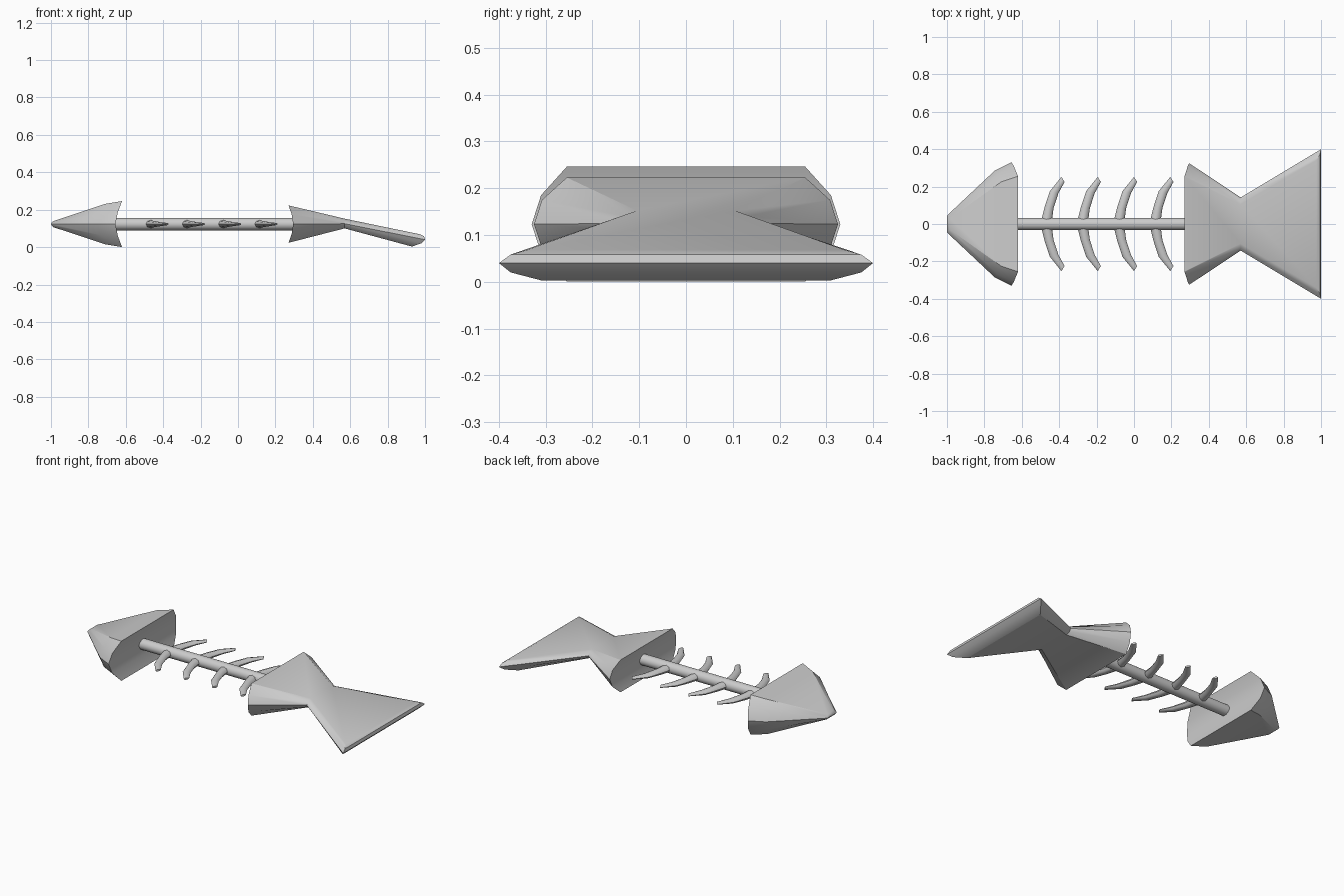
import bpy, bmesh, math

if "Cube" in bpy.data.objects:
    bpy.data.objects.remove(bpy.data.objects["Cube"])

ZC = 0.123  # height of the spine axis
STEP = 0.194  # rib spacing


def finish(bm, name, angle=30):
    bmesh.ops.recalc_face_normals(bm, faces=bm.faces)
    mesh = bpy.data.meshes.new(name)
    bm.to_mesh(mesh)
    bm.free()
    ob = bpy.data.objects.new(name, mesh)
    bpy.context.collection.objects.link(ob)
    bpy.ops.object.select_all(action='DESELECT')
    ob.select_set(True)
    bpy.context.view_layer.objects.active = ob
    bpy.ops.object.shade_smooth_by_angle(angle=math.radians(angle))
    return ob


def bridge(bm, rings):
    for a, b in zip(rings, rings[1:]):
        for i in range(len(a)):
            j = (i + 1) % len(a)
            bm.faces.new((a[i], a[j], b[j], b[i]))


def loft(name, halves):
    """Loft half sections (+y side, bottom to top), mirrored to -y, capped by strips."""
    bm = bmesh.new()
    rings = []
    for half in halves:
        pts = half + [(x, -y, z) for x, y, z in reversed(half)]
        rings.append([bm.verts.new(p) for p in pts])
    bridge(bm, rings)
    n = len(rings[0])
    for r in (rings[0], rings[-1]):
        for k in range(n // 2 - 1):
            bm.faces.new((r[k], r[k + 1], r[n - 2 - k], r[n - 1 - k]))
    return finish(bm, name)


def half(outer, shoulder, edge):
    """Vertically symmetric half section from (x, y, dz) points."""
    up = [edge, shoulder, outer]
    return ([(x, y, ZC - d) for x, y, d in reversed(up[1:])]
            + [(x, y, ZC + d) for x, y, d in up])


# Head: blunt snout widening to a notched back
loft("head", [
    half((-0.985, 0.03, 0.017), (-0.995, 0.04, 0.009), (-1.0, 0.045, 0)),
    half((-0.71, 0.225, 0.108), (-0.73, 0.268, 0.06), (-0.745, 0.285, 0)),
    half((-0.62, 0.255, 0.123), (-0.643, 0.31, 0.062), (-0.655, 0.33, 0)),
])

# Tail: notched front, narrow waist, fan sloping to the ground
loft("tail", [
    half((0.27, 0.255, 0.1), (0.287, 0.308, 0.052), (0.295, 0.325, 0)),
    [(0.57, 0.105, 0.1), (0.57, 0.13, 0.11), (0.57, 0.142, 0.125),
     (0.57, 0.13, 0.14), (0.57, 0.105, 0.152)],
    [(0.93, 0.31, 0.003), (0.98, 0.375, 0.02), (1.0, 0.4, 0.04),
     (0.995, 0.375, 0.058), (0.975, 0.34, 0.068)],
])

# Spine rod
bpy.ops.mesh.primitive_cylinder_add(vertices=24, radius=0.033, depth=0.97,
                                    location=(-0.185, 0, ZC),
                                    rotation=(0, math.pi / 2, 0))
bpy.context.object.name = "spine"
bpy.ops.object.shade_smooth_by_angle(angle=math.radians(40))

# Ribs: four pairs of swept-back tapering bones
STATIONS = [  # front edge x, y, rear edge x, y, half thickness
    (-0.498, 0.01, -0.44, 0.01, 0.022),
    (-0.478, 0.09, -0.43, 0.085, 0.018),
    (-0.45, 0.175, -0.404, 0.165, 0.013),
    (-0.388, 0.252, -0.371, 0.225, 0.006),
]
for i in range(4):
    for side, label in ((1, "left"), (-1, "right")):
        bm = bmesh.new()
        rings = []
        for xa, ya, xb, yb, t in STATIONS:
            ring = []
            for k in range(8):
                a = k * math.pi / 4
                u = 0.5 - 0.5 * math.cos(a)
                ring.append(bm.verts.new((xa + (xb - xa) * u + i * STEP,
                                          side * (ya + (yb - ya) * u),
                                          ZC + t * math.sin(a))))
            rings.append(ring)
        bridge(bm, rings)
        bm.faces.new(rings[0])
        bm.faces.new(rings[-1])
        finish(bm, f"rib_{label}_{i + 1}", 50)
